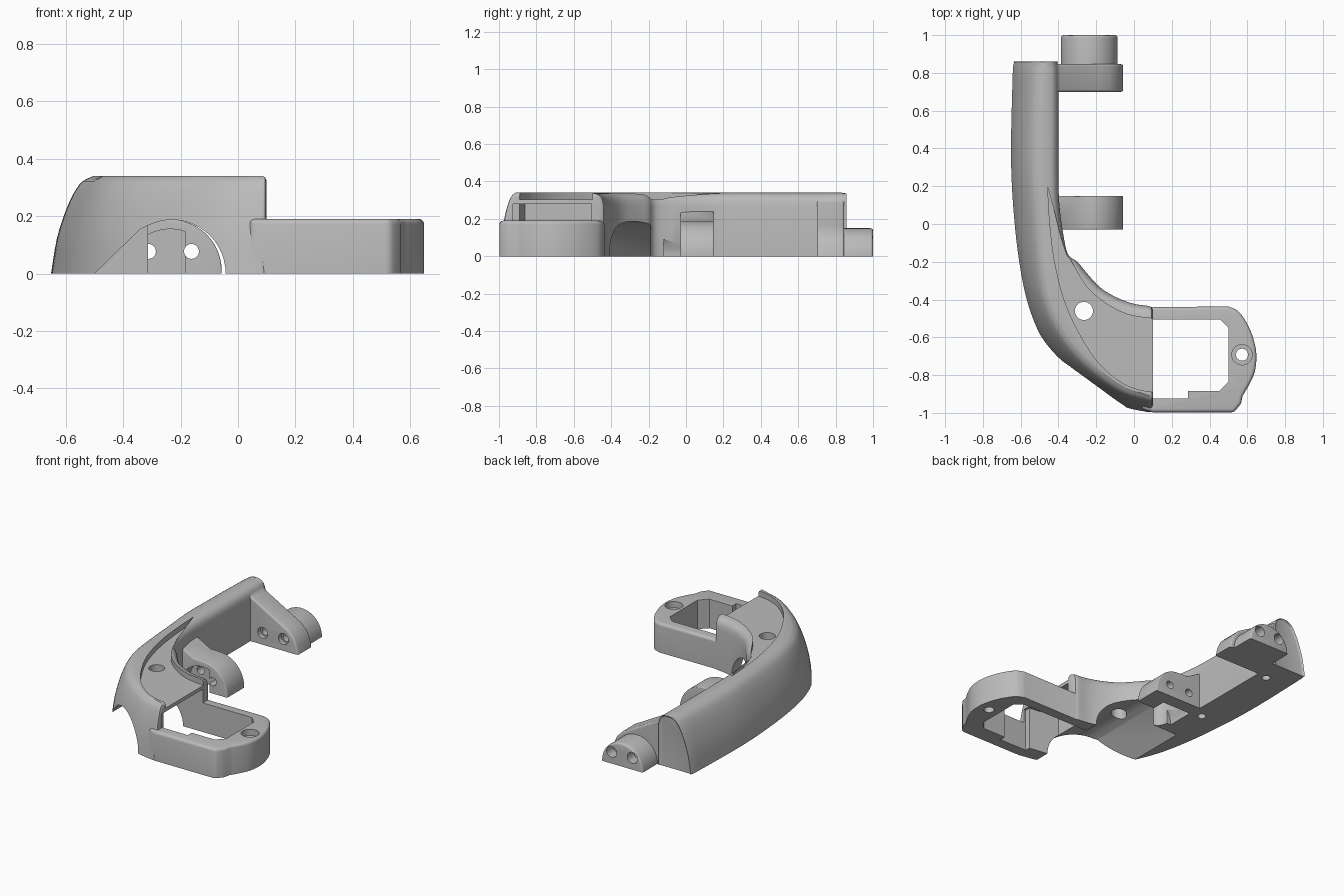
import bpy, bmesh, math
from mathutils import Vector

cube = bpy.data.objects.get("Cube")
if cube:
    bpy.data.objects.remove(cube, do_unlink=True)

grey = bpy.data.materials.new("plain grey")
grey.use_nodes = True
COLOUR = (0.5, 0.5, 0.5, 1)
grey.diffuse_color = COLOUR
grey.node_tree.nodes["Principled BSDF"].inputs["Base Color"].default_value = COLOUR


def make(name, bm):
    bmesh.ops.recalc_face_normals(bm, faces=bm.faces)
    mesh = bpy.data.meshes.new(name)
    bm.to_mesh(mesh)
    bm.free()
    mesh.materials.append(grey)
    obj = bpy.data.objects.new(name, mesh)
    bpy.context.collection.objects.link(obj)
    return obj


def loft(name, rings):
    """Join closed rings of points into a capped solid."""
    bm = bmesh.new()
    rings = [[bm.verts.new(p) for p in ring] for ring in rings]
    for a, b in zip(rings, rings[1:]):
        for k in range(len(a)):
            m = (k + 1) % len(a)
            bm.faces.new((a[k], a[m], b[m], b[k]))
    bm.faces.new(rings[0])
    bm.faces.new(rings[-1])
    return make(name, bm)


def apply(obj, mod):
    bpy.ops.object.select_all(action='DESELECT')
    obj.select_set(True)
    bpy.context.view_layer.objects.active = obj
    bpy.ops.object.modifier_apply(modifier=mod.name)


def prism(name, outline, lo, hi, axis="z", bevel=0):
    """Extrude an outline along z (points are x, y) or y (points are x, z)."""
    put = (lambda p, d: (p[0], p[1], d)) if axis == "z" else (lambda p, d: (p[0], d, p[1]))
    obj = loft(name, [[put(p, d) for p in outline] for d in (lo, hi)])
    if bevel:
        mod = obj.modifiers.new("round", 'BEVEL')
        mod.width, mod.segments = bevel, 4
        mod.angle_limit = math.radians(45)
        apply(obj, mod)
    return obj


def circle(x, y, r, start=0, end=360, n=40):
    step = math.radians(end - start) / n
    count = n if end - start == 360 else n + 1
    return [(x + r * math.cos(math.radians(start) + i * step),
             y + r * math.sin(math.radians(start) + i * step)) for i in range(count)]


def combine(target, tool, operation):
    mod = target.modifiers.new("combine", 'BOOLEAN')
    mod.operation, mod.solver, mod.object = operation, 'EXACT', tool
    apply(target, mod)
    bpy.data.objects.remove(tool, do_unlink=True)


def smooth_path(points, steps=4):
    """Catmull-Rom interpolation through the points."""
    pts = [Vector(p) for p in points]
    pts = [2 * pts[0] - pts[1]] + pts + [2 * pts[-1] - pts[-2]]
    out = []
    for a, b, c, d in zip(pts, pts[1:], pts[2:], pts[3:]):
        for k in range(steps):
            t = k / steps
            out.append(0.5 * (2 * b + (c - a) * t + (2 * a - 5 * b + 4 * c - d) * t * t
                              + (3 * b - a - 3 * c + d) * t ** 3))
    return out + [pts[-2]]


# Curved arm: a rounded section lofted between outer and inner edges
outer_edge = [(-.64, .85), (-.641, .83), (-.65, .5), (-.65, .3), (-.64, .1), (-.615, -.15), (-.573, -.38),
              (-.51, -.56), (-.43, -.69), (-.33, -.795), (-.2, -.89), (-.06, -.965), (.07, -.995), (.1, -.998)]
inner_edge = [(-.4, .85), (-.4, .83), (-.4, .5), (-.4, .25), (-.395, .1), (-.375, -.05), (-.35, -.16),
              (-.3, -.2), (-.25, -.26), (-.18, -.335), (-.1, -.385), (-.01, -.42), (.07, -.433), (.1, -.435)]
outer_profile = [(0, -.03), (0, 0), (.02, .12), (.05, .215), (.08, .28), (.11, .32), (.15, .34)]
inner_profile = [(.07, .34), (.03, .33), (.008, .305), (0, .27), (0, -.03)]

ROUND = .02
outer_line, inner_line = smooth_path(outer_edge), smooth_path(inner_edge)
outer_curve = [outer_profile[0]] + smooth_path(outer_profile[1:], 3)
inner_curve = smooth_path(inner_profile[:-1], 3) + [inner_profile[-1]]
rings = []
for i, (o, n) in enumerate(zip(outer_line, inner_line)):
    gap = min(ROUND, (o - outer_line[0]).length, (o - outer_line[-1]).length)
    inset = ROUND - math.sqrt(ROUND ** 2 - (ROUND - gap) ** 2)
    lean = 1 - .5 * max(0, i / (len(outer_line) - 1) - .6) / .4
    across = (n - o).normalized()
    ring = [(o + across * (u * lean + inset), z) for u, z in outer_curve]
    ring += [(n - across * (u + inset), z) for u, z in inner_curve]
    rings.append([(p.x, p.y, min(z, .341 - inset)) for p, z in ring])
body = loft("curved_arm_bracket", rings)

# Tunnel through the front wall
tunnel = [(-.555, -.055), (-.34, .155)] + circle(-.23, 0, .187, 120, 0, 16) + [(-.043, -.055)]
combine(body, prism("tunnel_cutter", tunnel, -1.2, -.19, "y"), 'DIFFERENCE')

# Open frame on the left with a rounded nose
nose = smooth_path([(.5, -.437), (.55, -.46), (.595, -.52), (.63, -.6), (.648, -.69),
                    (.64, -.78), (.61, -.85), (.575, -.91)], 3)
frame = [(.04, -.44)] + [tuple(p) for p in nose] + [(.567, -.95), (.53, -.997), (.1, -.997), (.04, -.98)]
combine(body, prism("frame", frame, -.045, .19, "z", .018), 'UNION')
pocket = [(.5, -.55), (.455, -.505), (-.12, -.505), (-.12, -.86), (.085, -.89), (.085, -.925),
          (.285, -.925), (.285, -.885), (.45, -.885), (.5, -.835)]
combine(body, prism("pocket_cutter", pocket, -.1, .28), 'DIFFERENCE')

# Sunken panel in the top
panel_left = smooth_path([(-.457, .195), (-.445, 0), (-.42, -.2), (-.37, -.4), (-.3, -.56),
                          (-.2, -.72), (-.08, -.83), (.02, -.875), (.12, -.892)])
panel_right = smooth_path([(.12, -.503), (-.01, -.485), (-.1, -.45), (-.19, -.39), (-.26, -.32),
                           (-.33, -.2), (-.375, -.11), (-.42, .06)])
panel = [tuple(p) for p in panel_left + panel_right]
combine(body, prism("panel_cutter", panel, .303, .5), 'DIFFERENCE')

# Rear flange with its tongue, and the middle boss
flange = [(-.5, -.06), (-.5, .31), (-.42, .31), (-.39, .285), (-.18, .168), (-.13, .14),
          (-.09, .1), (-.067, .05), (-.057, 0), (-.057, -.06)]
combine(body, prism("rear_flange", flange, .70, .846, "y", .012), 'UNION')
tongue = [(-.387, -.07)] + circle(-.237, 0, .15, 180, 0, 24) + [(-.087, -.07)]
combine(body, prism("rear_tongue", tongue, .78, 1.0, "y", .014), 'UNION')
boss = [(-.5, -.08), (-.5, .24), (-.39, .24), (-.3, .19)] + circle(-.235, .01, .178, 90, 0, 20) + [(-.057, -.08)]
combine(body, prism("middle_boss", boss, -.03, .148, "y", .006), 'UNION')

# Flat underside
square = [(-2, -2), (2, -2), (2, 2), (-2, 2)]
combine(body, prism("base_cutter", square, -1, 0), 'DIFFERENCE')

# Socket in the boss
socket = [(-.392, -.09)] + circle(-.237, 0, .155, 180, 70, 16) + [(-.184, -.09)]
combine(body, prism("socket_cutter", socket, -.12, .06, "y"), 'DIFFERENCE')

# Bolt holes along the hinge, with wider mouths
for x in (-.312, -.162):
    for r, lo, hi in ((.026, -.14, 1.1), (.036, .66, .73), (.036, .93, 1.08)):
        combine(body, prism("bolt_cutter", circle(x, .077, r, n=24), lo, hi, "y"), 'DIFFERENCE')

# Upright holes: top panel, frame nose and underside
for x, y, r, lo, hi in ((-.265, -.46, .048, -.1, .5), (.572, -.692, .032, -.1, .5),
                        (.572, -.692, .054, .15, .5), (-.47, .69, .026, -.1, .12),
                        (-.47, .08, .026, -.1, .12)):
    combine(body, prism("hole_cutter", circle(x, y, r, n=28), lo, hi), 'DIFFERENCE')

bpy.ops.object.select_all(action='DESELECT')
body.select_set(True)
bpy.context.view_layer.objects.active = body
bpy.ops.object.shade_smooth_by_angle(angle=math.radians(32))
